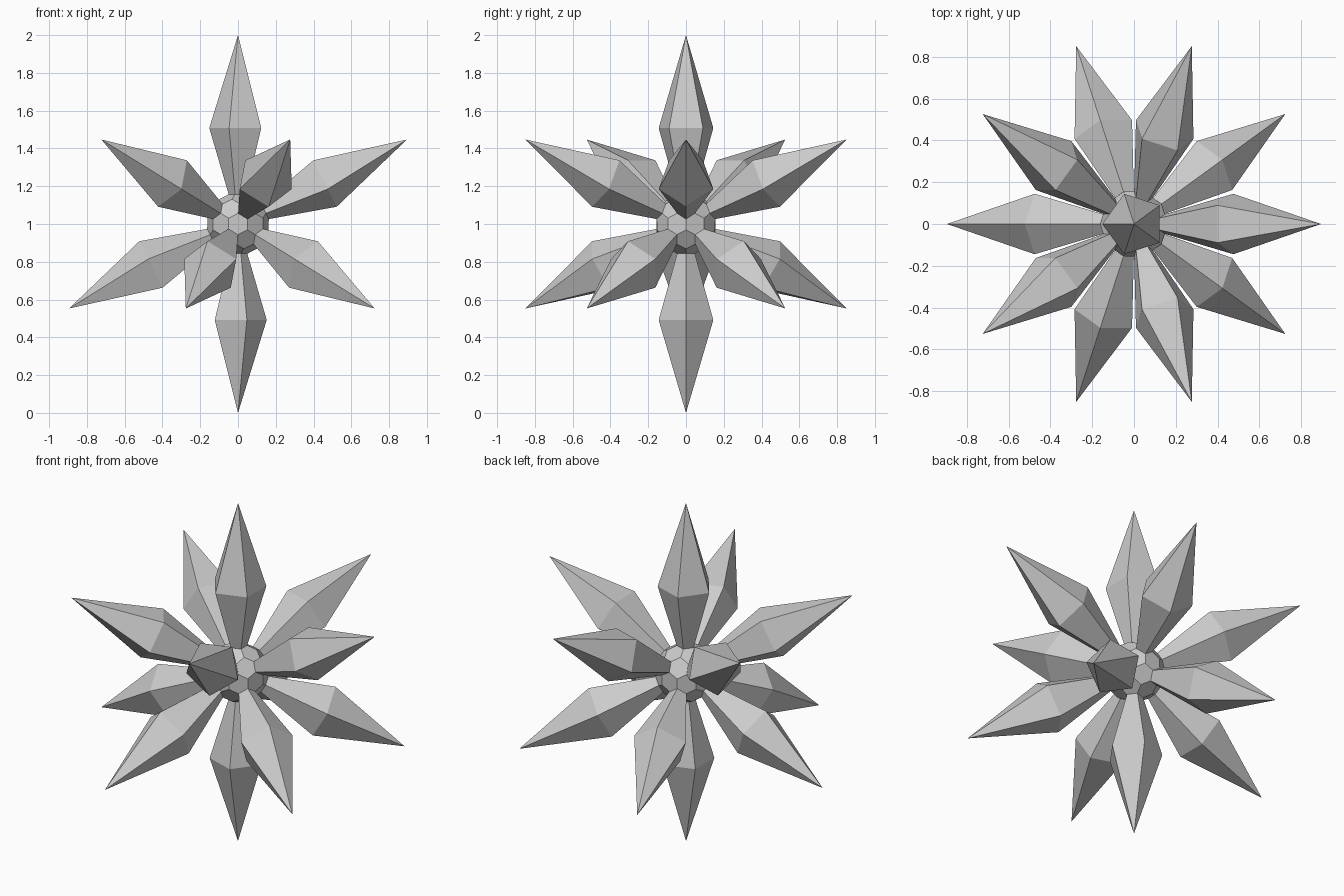
import bpy, bmesh
from math import atan2
from mathutils import Vector

if "Cube" in bpy.data.objects:
    bpy.data.objects.remove(bpy.data.objects["Cube"])

CENTRE = Vector((0, 0, 1))
CORE_R, MID_D, MID_R, TIP_D = 0.165, 0.508, 0.152, 1.0


def make_object(name, verts, faces, location):
    mesh = bpy.data.meshes.new(name)
    mesh.from_pydata(verts, [], faces)
    bm = bmesh.new()
    bm.from_mesh(mesh)
    bmesh.ops.remove_doubles(bm, verts=bm.verts, dist=1e-4)
    bmesh.ops.recalc_face_normals(bm, faces=bm.faces)
    bm.to_mesh(mesh)
    bm.free()
    obj = bpy.data.objects.new(name, mesh)
    obj.location = location
    bpy.context.collection.objects.link(obj)
    return obj


# Dual of an 80-sided ball: 12 pentagons and 30 hexagons
ball = bmesh.new()
bmesh.ops.create_icosphere(ball, subdivisions=2, radius=1)
cells = []
for v in ball.verts:
    axis = v.co.normalized()
    side = axis.orthogonal().normalized()
    up = axis.cross(side)
    pts = [f.calc_center_median().normalized() * CORE_R for f in v.link_faces]
    pts.sort(key=lambda p: atan2(p.dot(up), p.dot(side)))
    cells.append((axis, pts))
ball.free()

# Faceted core
verts, faces = [], []
for axis, pts in cells:
    faces.append(range(len(verts), len(verts) + len(pts)))
    verts += pts
make_object("core", verts, [list(f) for f in faces], CENTRE)

# Five-sided crystal spikes, one on each pentagon
for axis, base in cells:
    if len(base) != 5:
        continue
    mid = [axis * MID_D + (p - axis * p.dot(axis)).normalized() * MID_R for p in base]
    faces = [[4, 3, 2, 1, 0]]
    for i in range(5):
        j = (i + 1) % 5
        faces += [[i, j, 5 + j, 5 + i], [5 + i, 5 + j, 10]]
    make_object("spike", base + mid + [axis * TIP_D], faces, CENTRE)
